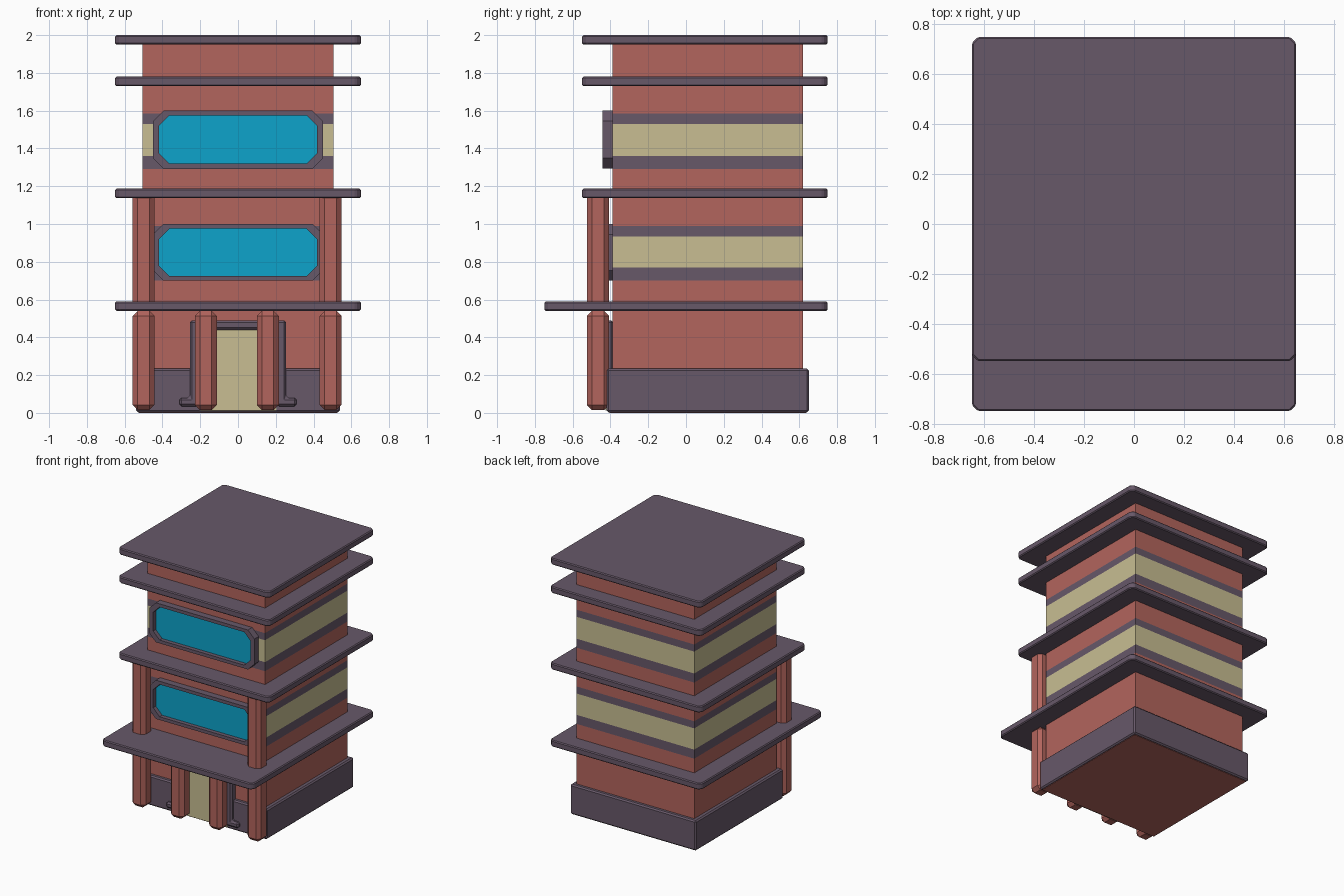
import bpy, bmesh

if "Cube" in bpy.data.objects:
    bpy.data.objects.remove(bpy.data.objects["Cube"])

def material(name, rgb):
    m = bpy.data.materials.new(name)
    m.diffuse_color = (*rgb, 1)
    m.use_nodes = True
    m.node_tree.nodes["Principled BSDF"].inputs["Base Color"].default_value = m.diffuse_color
    return m

RED = material("brick_red", (0.45, 0.13, 0.11))
PURPLE = material("trim_purple", (0.136, 0.098, 0.141))
CREAM = material("cream", (0.578, 0.515, 0.288))
BLUE = material("glass_blue", (0.004, 0.371, 0.597))

def finish(name, bm, mats, bevel=0):
    if bevel:
        edges = [e for e in bm.edges if e.calc_face_angle(0) > 0.1]
        bmesh.ops.bevel(bm, geom=edges, offset=bevel, segments=1, affect='EDGES')
    bmesh.ops.recalc_face_normals(bm, faces=bm.faces)
    me = bpy.data.meshes.new(name)
    bm.to_mesh(me)
    bm.free()
    for m in mats:
        me.materials.append(m)
    ob = bpy.data.objects.new(name, me)
    bpy.context.collection.objects.link(ob)
    return ob

def prism(name, pts, vec, mat, bevel=0):
    """Extrude a closed outline of 3D points along vec."""
    bm = bmesh.new()
    face = bm.faces.new([bm.verts.new(p) for p in pts])
    new = bmesh.ops.extrude_face_region(bm, geom=[face], use_keep_orig=True)["geom"]
    bmesh.ops.translate(bm, vec=vec, verts=[v for v in new if isinstance(v, bmesh.types.BMVert)])
    return finish(name, bm, [mat], bevel)

def octagon(a0, a1, b0, b1, c):
    """Rectangle outline with corners cut by c."""
    return [(a0 + c, b0), (a1 - c, b0), (a1, b0 + c), (a1, b1 - c),
            (a1 - c, b1), (a0 + c, b1), (a0, b1 - c), (a0, b0 + c)]

def box(name, x0, x1, y0, y1, z0, z1, mat, bevel=0):
    pts = [(x0, y0, z0), (x1, y0, z0), (x1, y1, z0), (x0, y1, z0)]
    return prism(name, pts, (0, 0, z1 - z0), mat, bevel)

# Tower walls: one stacked shell with coloured bands
levels = [0.2, 0.70, 0.77, 0.935, 0.99, 1.29, 1.36, 1.53, 1.585, 1.96]
colours = [0, 1, 2, 1, 0, 1, 2, 1, 0]
bm = bmesh.new()
rings = [[bm.verts.new((x, y, z)) for x, y in
          ((-0.505, -0.39), (0.505, -0.39), (0.505, 0.62), (-0.505, 0.62))] for z in levels]
for lo, hi, c in zip(rings, rings[1:], colours):
    for i in range(4):
        j = (i + 1) % 4
        bm.faces.new((lo[i], lo[j], hi[j], hi[i])).material_index = c
finish("tower_walls", bm, [RED, PURPLE, CREAM])

# Plinth and underside
box("plinth", -0.54, 0.54, -0.42, 0.65, 0.003, 0.235, PURPLE, 0.01)
box("floor_plate", -0.525, 0.525, -0.405, 0.635, 0, 0.02, RED)

# Overhanging slabs, the lowest one forming a porch canopy
for name, z0, z1, front in (("porch_canopy", 0.54, 0.59, -0.75), ("middle_slab", 1.137, 1.187, -0.55),
                            ("upper_slab", 1.73, 1.78, -0.55), ("roof_slab", 1.95, 2.0, -0.55)):
    pts = [(x, y, z0) for x, y in octagon(-0.65, 0.65, front, 0.75, 0.025)]
    prism(name, pts, (0, 0, z1 - z0), PURPLE, 0.007)

# Chamfered columns: four under the canopy, two above it
for i, x in enumerate((-0.5, -0.17, 0.158, 0.49)):
    box(f"porch_column_{i + 1}", x - 0.058, x + 0.058, -0.525, -0.407, 0.015, 0.54, RED, 0.027)
    if i in (0, 3):
        pts = [(a, b, 0.58) for a, b in octagon(x - 0.058, x + 0.058, -0.525, -0.407, 0.027)]
        prism(f"balcony_column_{i + 1}", pts, (0, 0, 0.565), RED)

# Windows: octagonal frame ring with recessed glass
def window(name, z0, z1):
    outer = octagon(-0.45, 0.45, z0, z1, 0.055)
    inner = octagon(-0.418, 0.418, z0 + 0.025, z1 - 0.025, 0.055)
    bm = bmesh.new()
    loops = [[bm.verts.new((x, y, z)) for x, z in o]
             for o, y in ((outer, -0.385), (outer, -0.442), (inner, -0.442), (inner, -0.405))]
    for a, b in zip(loops, loops[1:]):
        for i in range(8):
            j = (i + 1) % 8
            bm.faces.new((a[i], a[j], b[j], b[i]))
    finish(name + "_frame", bm, [PURPLE])
    bm = bmesh.new()
    bm.faces.new([bm.verts.new((x, -0.41, z)) for x, z in inner])
    ob = finish(name + "_glass", bm, [BLUE])
    if ob.data.polygons[0].normal.y > 0:
        ob.data.flip_normals()

window("lower_window", 0.70, 1.0)
window("upper_window", 1.294, 1.60)

# Door and its frame with out-turned feet
box("door", -0.205, 0.205, -0.425, -0.385, 0.012, 0.45, CREAM)
half = [(0.205, 0.44), (0.205, 0.035), (0.31, 0.035), (0.31, 0.08), (0.255, 0.08), (0.255, 0.49)]
outline = half + [(-x, z) for x, z in reversed(half)]
prism("door_frame", [(x, -0.385, z) for x, z in outline], (0, -0.06, 0), PURPLE, 0.012)
